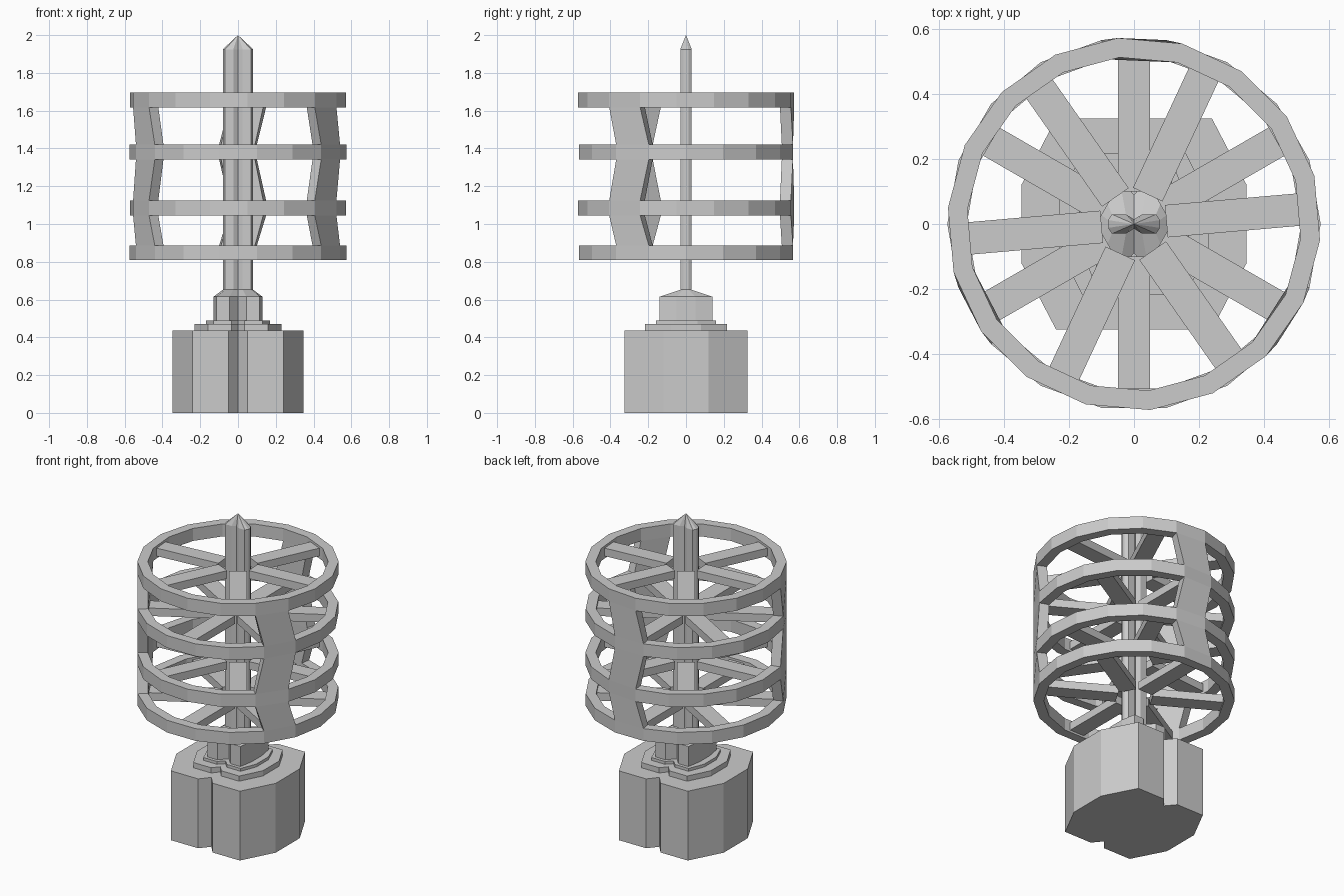
import bpy
from math import sin, cos, radians

if "Cube" in bpy.data.objects:
    bpy.data.objects.remove(bpy.data.objects["Cube"])


def make_object(name, verts, faces):
    mesh = bpy.data.meshes.new(name)
    mesh.from_pydata(verts, [], faces)
    mesh.update()
    obj = bpy.data.objects.new(name, mesh)
    bpy.context.collection.objects.link(obj)
    return obj


def outline(a, b, c, d, n, m):
    """Octagon (sides at x=a, ends at y=d) with a V groove at front and back."""
    half = [(a, -b), (a, b), (c, d), (n, d), (0, m), (-n, d), (-c, d)]
    return half + [(-x, -y) for x, y in half]


def loft(name, sections, tip=None):
    """Stack outlines at given heights; optionally close with a point."""
    n = len(sections[0][1])
    verts = [(x, y, z) for z, pts in sections for x, y in pts]
    faces = [tuple(reversed(range(n)))]
    for s in range(len(sections) - 1):
        for i in range(n):
            j = (i + 1) % n
            faces.append((s * n + i, s * n + j, s * n + n + j, s * n + n + i))
    top = (len(sections) - 1) * n
    if tip:
        verts.append((0, 0, tip))
        faces += [(top + i, top + (i + 1) % n, len(verts) - 1) for i in range(n)]
    else:
        faces.append(tuple(range(top, top + n)))
    return make_object(name, verts, faces)


def prism(name, pts, z0, z1):
    return loft(name, [(z0, pts), (z1, pts)])


# Handle and stepped collars
prism("handle", outline(.347, .12, .24, .325, .05, .265), 0, .437)
prism("lower_collar", outline(.23, .08, .16, .217, .035, .175), .437, .47)
prism("upper_collar", outline(.17, .06, .13, .16, .035, .125), .47, .488)

# Hub tapering into the grooved shaft with a pointed tip
hub = outline(.13, .05, .115, .14, .045, .09)
shaft = outline(.08, .012, .068, .03, .025, .014)
loft("hub_and_shaft", [(.488, hub), (.615, hub), (.652, shaft), (1.925, shaft)], tip=2.0)

# Cage dimensions
R_OUT, R_IN, SIDES = .575, .515, 18
# (bottom, top, rotation of the ring, first spoke angle)
RINGS = [(.809, .886, 0, 30), (1.045, 1.124, -5, 5),
         (1.342, 1.42, 0, 30), (1.618, 1.697, -5, 5)]


def polar(r, deg, z):
    return (r * cos(radians(deg)), r * sin(radians(deg)), z)


def cage_ring(name, z0, z1, turn):
    verts, faces = [], []
    for i in range(SIDES):
        a = turn + i * 360 / SIDES
        verts += [polar(R_OUT, a, z0), polar(R_OUT, a, z1),
                  polar(R_IN, a, z1), polar(R_IN, a, z0)]
        p, q = 4 * i, 4 * ((i + 1) % SIDES)
        for k in range(4):
            l = (k + 1) % 4
            faces.append((p + k, q + k, q + l, p + l))
    make_object(name, verts, faces)


def spoke(name, angle, z0, z1):
    r0, r1, w = .1, .508, .05
    c, s = cos(radians(angle)), sin(radians(angle))
    flat = [(r0, -w), (r1, -w), (r1, w), (r0, w)]
    prism(name, [(x * c - y * s, x * s + y * c) for x, y in flat], z0, z1)


for i, (z0, z1, turn, first) in enumerate(RINGS):
    cage_ring(f"cage_ring_{i}", z0, z1, turn)
    mid = (z0 + z1) / 2
    for k in range(6):
        spoke(f"spoke_{i}_{k}", first + 60 * k, mid - .025, mid + .025)

# Three slanted struts joining each pair of neighbouring rings
for i in range(3):
    low, high = RINGS[i], RINGS[i + 1]
    for k in range(3):
        sections = []
        for z, turn in ((low[1], low[2]), (high[0], high[2])):
            a = 90 + 120 * k + turn
            corners = [(R_IN, a - 10), (R_OUT, a - 10), (R_OUT, a + 10), (R_IN, a + 10)]
            sections.append((z, [polar(r, t, 0)[:2] for r, t in corners]))
        loft(f"strut_{i}_{k}", sections)
